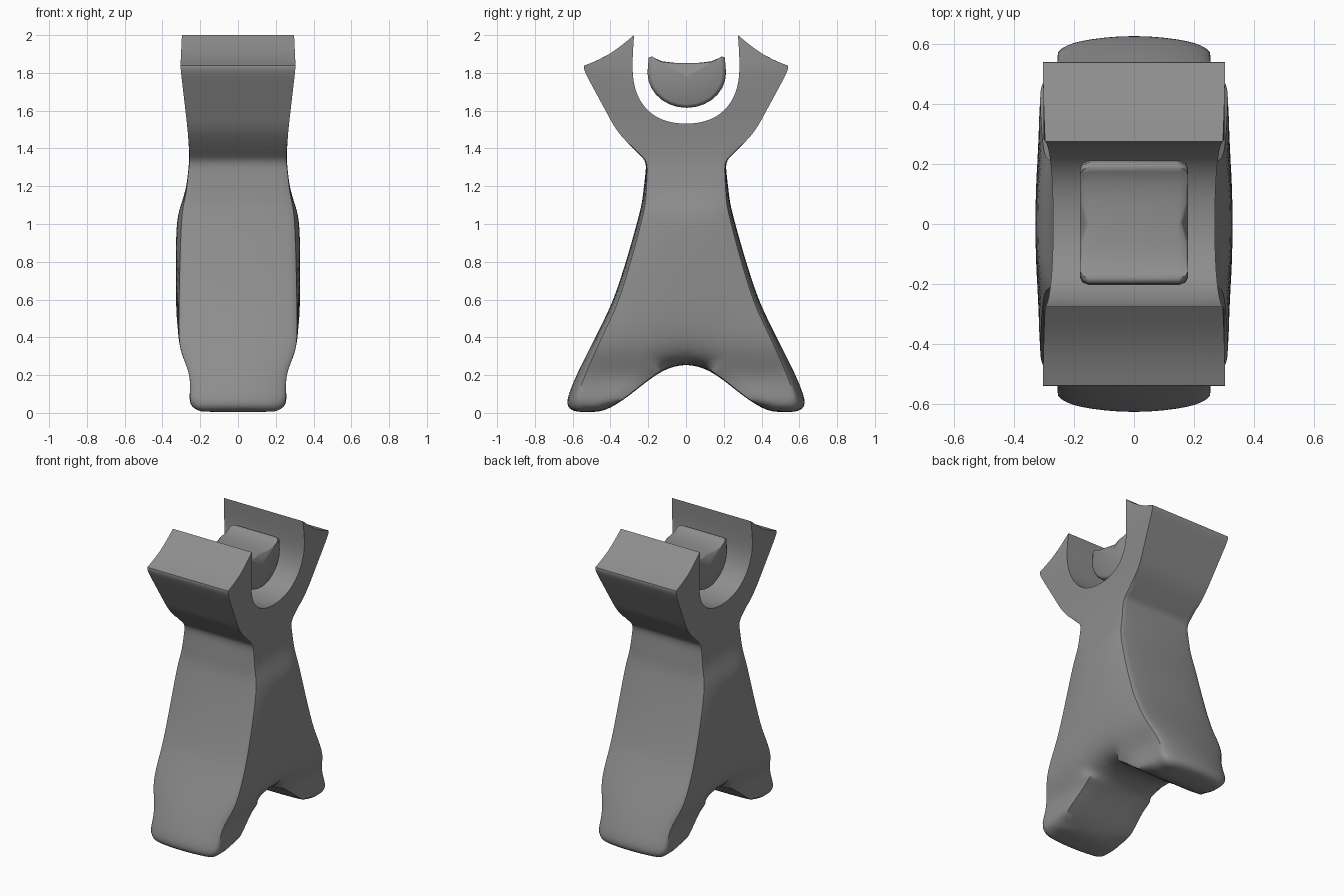
import bpy, bmesh
from math import sin, cos, pi, radians
from mathutils import Vector

if "Cube" in bpy.data.objects:
    bpy.data.objects.remove(bpy.data.objects["Cube"])


def lerp(knots, z):
    """Straight-line interpolation through (z, value) knots."""
    for (a, va), (b, vb) in zip(knots, knots[1:]):
        if z <= b:
            return va + (vb - va) * max(0, z - a) / (b - a)
    return knots[-1][1]


dark = bpy.data.materials.new("dark_grey")
dark.diffuse_color = (.27, .27, .27, 1)
dark.use_nodes = True
dark.node_tree.nodes["Principled BSDF"].inputs["Base Color"].default_value = dark.diffuse_color


def make_object(bm, name):
    bmesh.ops.recalc_face_normals(bm, faces=bm.faces)
    me = bpy.data.meshes.new(name)
    bm.to_mesh(me)
    bm.free()
    me.materials.append(dark)
    ob = bpy.data.objects.new(name, me)
    bpy.context.collection.objects.link(ob)
    bpy.ops.object.select_all(action='DESELECT')
    ob.select_set(True)
    bpy.context.view_layer.objects.active = ob
    return ob


def smooth(angle):
    bpy.ops.object.convert(target='MESH')
    bpy.ops.object.shade_smooth_by_angle(angle=radians(angle))


# Stand silhouettes by height: depth (side view), half width (front view)
DEPTH = [(.005, .6), (.04, .65), (.18, .6), (.38, .495), (.6, .385), (.9, .29),
         (1.1, .237), (1.33, .208), (1.405, .285), (1.46, .35), (1.82, .545)]
WIDTH = [(.005, .2), (.04, .265), (.21, .24), (.3, .305), (.4, .328), (1.02, .33),
         (1.18, .276), (1.33, .257), (1.46, .262), (1.83, .305), (2, .297)]
NARROW = [(.25, 0), (.45, .012), (1, .025), (1.2, 0)]
ROUND = [(.01, .03), (.04, .06), (.4, .03), (1.1, .02), (1.37, 0)]
BODY = [(.26, .56), (1.18, 1.18), (1.34, 1.33), (1.53, 1.405)]

# Rows of (inner y, inner z, outer z) from the foot to the arm tip
rows = [(.45, .005, .005)]
for k in range(5):                              # leg under the arch
    y = .385 - .073 * k
    rows.append((y, .01 + .25 * cos(pi / 2 * y / .46) ** 1.7, .04 + .1 * k))
for z in (.26, .42, .7, 1, 1.09, 1.18, 1.26, 1.34, 1.43):   # body
    rows.append((0, z, lerp(BODY, z)))
for k in range(6):                              # arm around the cradle
    a = k * pi / 10
    rows.append((.287 * sin(a) ** .87, 1.83 - .303 * max(0, cos(a)) ** .87,
                 1.405 + .082 * k))
rows.append((.275, 2, 1.838))

# Quarter of the stand lofted through the rows
bm = bmesh.new()
rings = []
for iy, iz, oz in rows:
    I = Vector((0, iy, iz))
    O = Vector((0, lerp(DEPTH, oz) - (.005 if iz == 2 else 0), oz))
    M = (I + O) / 2 - Vector((0, 0, .03 if iz == 2 else 0))
    back = (O - I).normalized() * lerp(ROUND, oz)
    wo = lerp(WIDTH, oz) - lerp(NARROW, oz)
    pts = [I, I + Vector((lerp(WIDTH, iz), 0, 0)),
           M + Vector((lerp(WIDTH, M.z), 0, 0)),
           O - back + Vector((wo, 0, 0)),
           O - back * .45 + Vector((wo * .8, 0, 0)), O]
    rings.append([bm.verts.new(p) for p in pts])
for a, b in zip(rings, rings[1:]):
    for k in range(5):
        if k or a[0].co.y > .001 or b[0].co.y > .001:
            bm.faces.new((a[k], a[k + 1], b[k + 1], b[k]))
# Foot sole and arm top
for r in (rings[0], rings[-1]):
    m = bm.verts.new((0, r[2].co.y, r[2].co.z))
    bm.faces.new((r[0], r[1], r[2], m))
    bm.faces.new((m, r[2], r[4], r[5]))
    bm.faces.new((r[2], r[3], r[4]))
bmesh.ops.recalc_face_normals(bm, faces=bm.faces)
# Creases: hard on the arms, soft on the body corners
crease = bm.edges.layers.float.new("crease_edge")
for e in bm.edges:
    p, q = (v.co for v in e.verts)
    if len(e.link_faces) == 2 and e.calc_face_angle() > .7:
        if p.z > 1.4:
            e[crease] = 1
        elif abs(p.z - q.z) > .03:
            e[crease] = .5
stand = make_object(bm, "stand")
mir = stand.modifiers.new("Mirror", 'MIRROR')
mir.use_axis = (True, True, False)
sub = stand.modifiers.new("Subdivision", 'SUBSURF')
sub.levels = sub.render_levels = 2
smooth(48)

# Cradle pad: dished top, round underside
top = [(y, 1.853 + .035 * (y / .185) ** 4) for y in (0, .07, .13, .17, .185)]
under = [(.208 * sin(k * pi / 14), 1.8 - .185 * cos(k * pi / 14)) for k in range(8)]
half = top + [(.202, 1.88)] + under[::-1]
prof = half + [(-y, z) for y, z in half[-2:0:-1]]
n = len(prof)
bm = bmesh.new()
pad = []
for x, s in ((-.18, .88), (-.172, .96), (-.15, 1), (.15, 1), (.172, .96), (.18, .88)):
    pad.append([bm.verts.new((x, y * s + .004, 1.77 + (z - 1.77) * s)) for y, z in prof])
for a, b in zip(pad, pad[1:]):
    for k in range(n):
        bm.faces.new((a[k], a[(k + 1) % n], b[(k + 1) % n], b[k]))
# Pad sides with a small notch at the top middle
for side, sx in ((pad[:3], -1), (pad[:2:-1], 1)):
    for i, ring in enumerate(side):
        ring[0].co.x = sx * (.16 - .006 * i)
    mid = bm.verts.new((sx * .18, .004, 1.78))
    for k in range(n):
        bm.faces.new((mid, side[0][k], side[0][(k + 1) % n]))
make_object(bm, "cradle_pad")
smooth(60)
